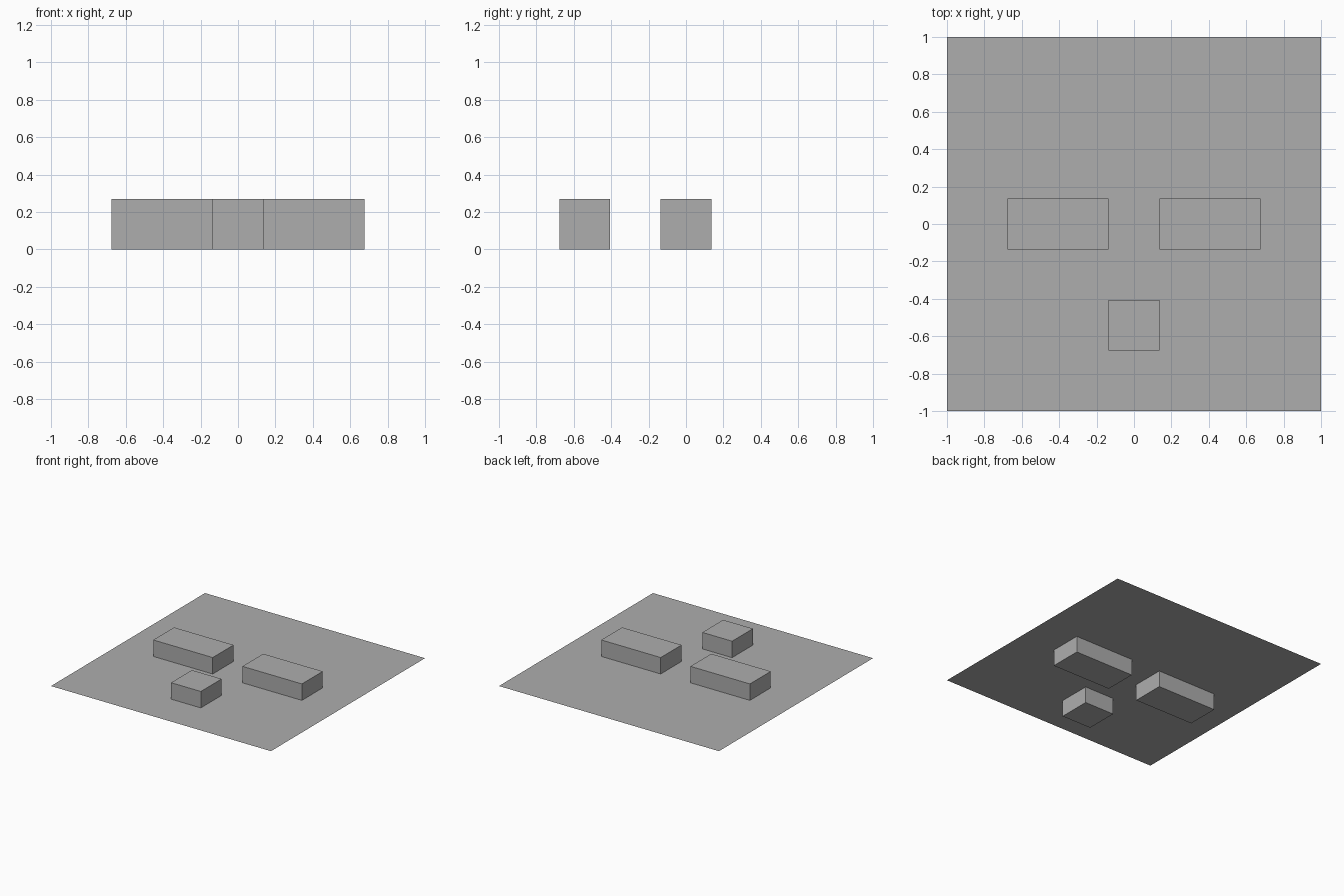
import bpy

if "Cube" in bpy.data.objects:
    bpy.data.objects.remove(bpy.data.objects["Cube"])

U = 2 / 7.4          # block module: block height and depth
MID = U / 2          # the sheet passes through the blocks at half height

grey = bpy.data.materials.new("plain grey")
grey.diffuse_color = (0.42, 0.42, 0.42, 1)
grey.use_nodes = True
grey.node_tree.nodes["Principled BSDF"].inputs["Base Color"].default_value = grey.diffuse_color


def finish(name):
    obj = bpy.context.object
    obj.name = name
    obj.data.materials.append(grey)
    return obj


def block(name, x, y, length):
    bpy.ops.mesh.primitive_cube_add(size=1, location=(x, y, MID))
    obj = finish(name)
    obj.scale = (length, U, U)


# Thin square sheet
bpy.ops.mesh.primitive_plane_add(size=2, location=(0, 0, MID))
finish("ground_sheet")

# Two long blocks side by side
for side, label in ((-1, "left"), (1, "right")):
    block(label + "_long_block", side * 1.5 * U, 0, 2 * U)

# Small cube in front
block("front_cube", 0, -2 * U, U)
